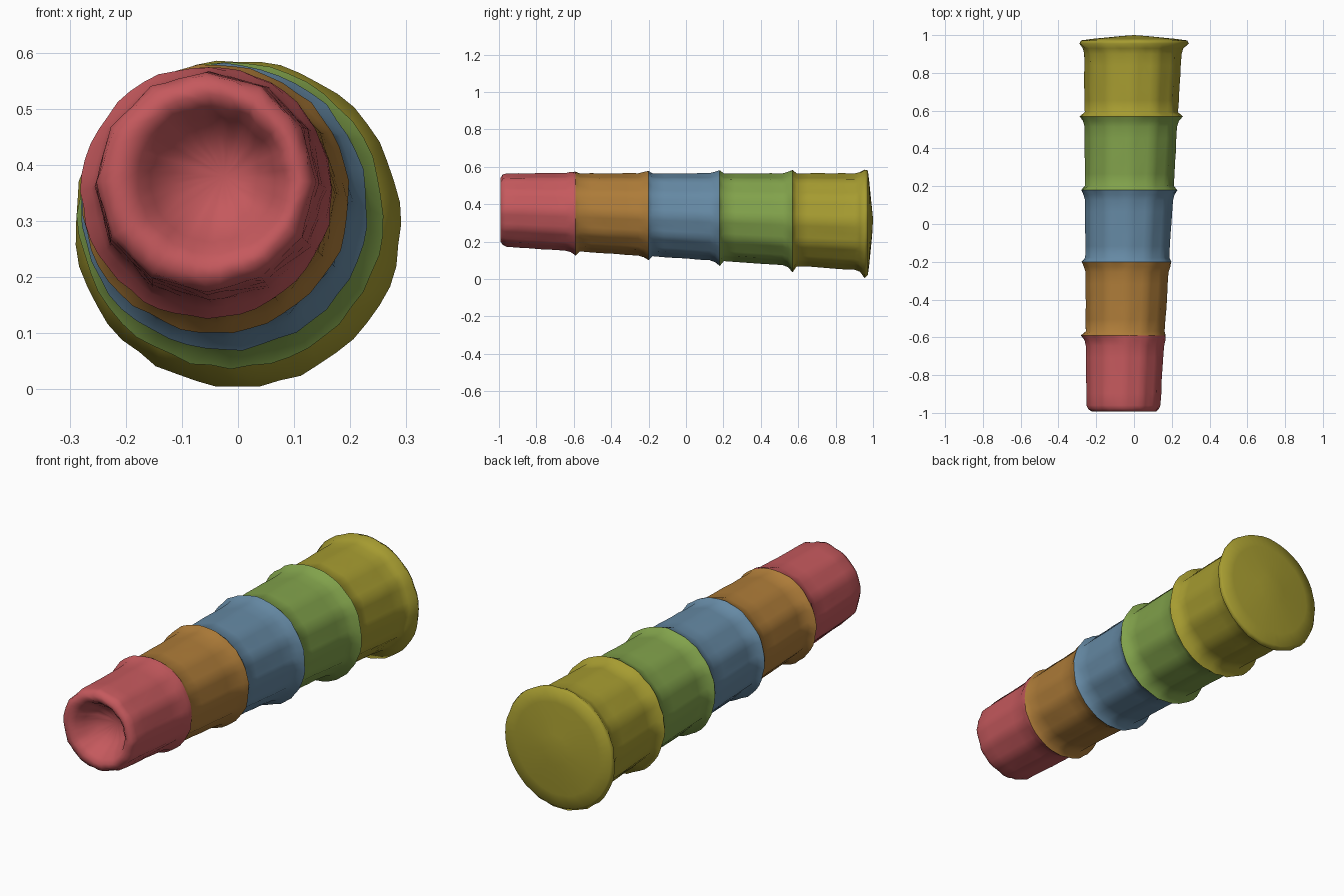
import bpy, math, random

if "Cube" in bpy.data.objects:
    bpy.data.objects.remove(bpy.data.objects["Cube"])

random.seed(4)
SEG = 48
SIDES = 12
RIM_Y = [-0.59, -0.20, 0.18, 0.57, 0.955]
RIM = [(-0.055, 0.352, 0.224), (-0.040, 0.340, 0.239), (-0.025, 0.325, 0.256),
       (-0.013, 0.310, 0.272), (0.0, 0.295, 0.291)]          # centre x, centre z, radius
NAMES = ["red_cup", "orange_cup", "blue_cup", "green_cup", "yellow_cup"]
COLORS = [(0.56, 0.10, 0.11), (0.42, 0.20, 0.04), (0.13, 0.25, 0.37),
          (0.22, 0.36, 0.07), (0.38, 0.33, 0.03)]


def body(y):
    """Centre and radius of the slowly widening, off-axis stack."""
    t = (y + 0.98) / 1.92
    return (-0.057 + 0.052 * t, 0.370 - 0.064 * t, 0.194 + 0.063 * t)


def lobes(a, facet):
    """Gently flattened panels for the walls, small scallops for the rims."""
    step = 2 * math.pi / SIDES
    d = (a % step) - step / 2
    panel = math.cos(step / 2) / math.cos(d) + 0.008
    scallop = 1 + 0.009 * math.sin(24 * a)
    return panel * facet + scallop * (1 - facet)


def ring(y, c, facet=1.0, wobble=0.0015):
    x, z, r = c
    pts = []
    for i in range(SEG):
        a = 2 * math.pi * i / SEG
        k = r * lobes(a, facet) + random.uniform(-wobble, wobble)
        pts.append((x + k * math.cos(a), y, z + k * math.sin(a)))
    return pts


def skin(name, rings, color, start=None, end=None):
    """Loft rings along the stack, optionally closed by a point at either end."""
    verts = [p for r in rings for p in r]
    faces = []
    for j in range(len(rings) - 1):
        for i in range(SEG):
            k = (i + 1) % SEG
            faces.append((j * SEG + i, j * SEG + k, (j + 1) * SEG + k, (j + 1) * SEG + i))
    if start:
        verts.append(start)
        faces += [(len(verts) - 1, (i + 1) % SEG, i) for i in range(SEG)]
    if end:
        verts.append(end)
        b = (len(rings) - 1) * SEG
        faces += [(len(verts) - 1, b + i, b + (i + 1) % SEG) for i in range(SEG)]
    # Outward normals for a loft running towards +y
    faces = [tuple(reversed(f)) for f in faces] if not start and not end else faces
    me = bpy.data.meshes.new(name)
    me.from_pydata(verts, [], faces)
    me.update()
    ob = bpy.data.objects.new(name, me)
    bpy.context.collection.objects.link(ob)
    import bmesh
    bm = bmesh.new()
    bm.from_mesh(me)
    bmesh.ops.recalc_face_normals(bm, faces=bm.faces)
    bm.to_mesh(me)
    bm.free()
    me.polygons.foreach_set("use_smooth", [True] * len(me.polygons))
    mat = bpy.data.materials.new(name + "_paint")
    mat.diffuse_color = (*color, 1)
    mat.use_nodes = True
    mat.node_tree.nodes["Principled BSDF"].inputs["Base Color"].default_value = mat.diffuse_color
    me.materials.append(mat)
    return ob


rim_rings = [ring(y, c, 0.0, 0.003) for y, c in zip(RIM_Y, RIM)]

for n in range(5):
    rings, start, end = [], None, None
    y1 = RIM_Y[n]
    if n == 0:
        # Dished front end: bowl, flat lip and rounded corner
        y0 = -0.96
        start = (-0.025, -0.88, 0.380)
        for y, r in [(-0.885, 0.04), (-0.905, 0.08), (-0.945, 0.112), (-0.978, 0.132),
                     (-0.993, 0.152), (-0.992, 0.17), (-0.98, 0.187)]:
            t = r / 0.187
            rings.append(ring(y, (-0.025 - 0.032 * t, 0.38 - 0.01 * t, r), 0.7, 0.003))
    else:
        # Begin on the previous cup's rim, then drop to the wall
        y0 = RIM_Y[n - 1] + 0.022
        rings.append(rim_rings[n - 1])
    # Panelled wall
    y2 = y1 - 0.055
    for j in range(6):
        y = y0 + (y2 - y0) * j / 5
        rings.append(ring(y, body(y), 1.0))
    # Flared rim
    x, z, r = body(y1 - 0.022)
    rings.append(ring(y1 - 0.025, (x, z, r + 0.008), 0.6))
    rings.append(rim_rings[n])
    if n == 4:
        # Slightly domed closed back end
        for y, r in [(0.972, 0.280), (0.980, 0.22), (0.988, 0.14), (0.995, 0.07)]:
            rings.append(ring(y, (0, 0.30, r), 0.0, 0.002))
        end = (0, 1.0, 0.32)
    skin(NAMES[n], rings, COLORS[n], start, end)
